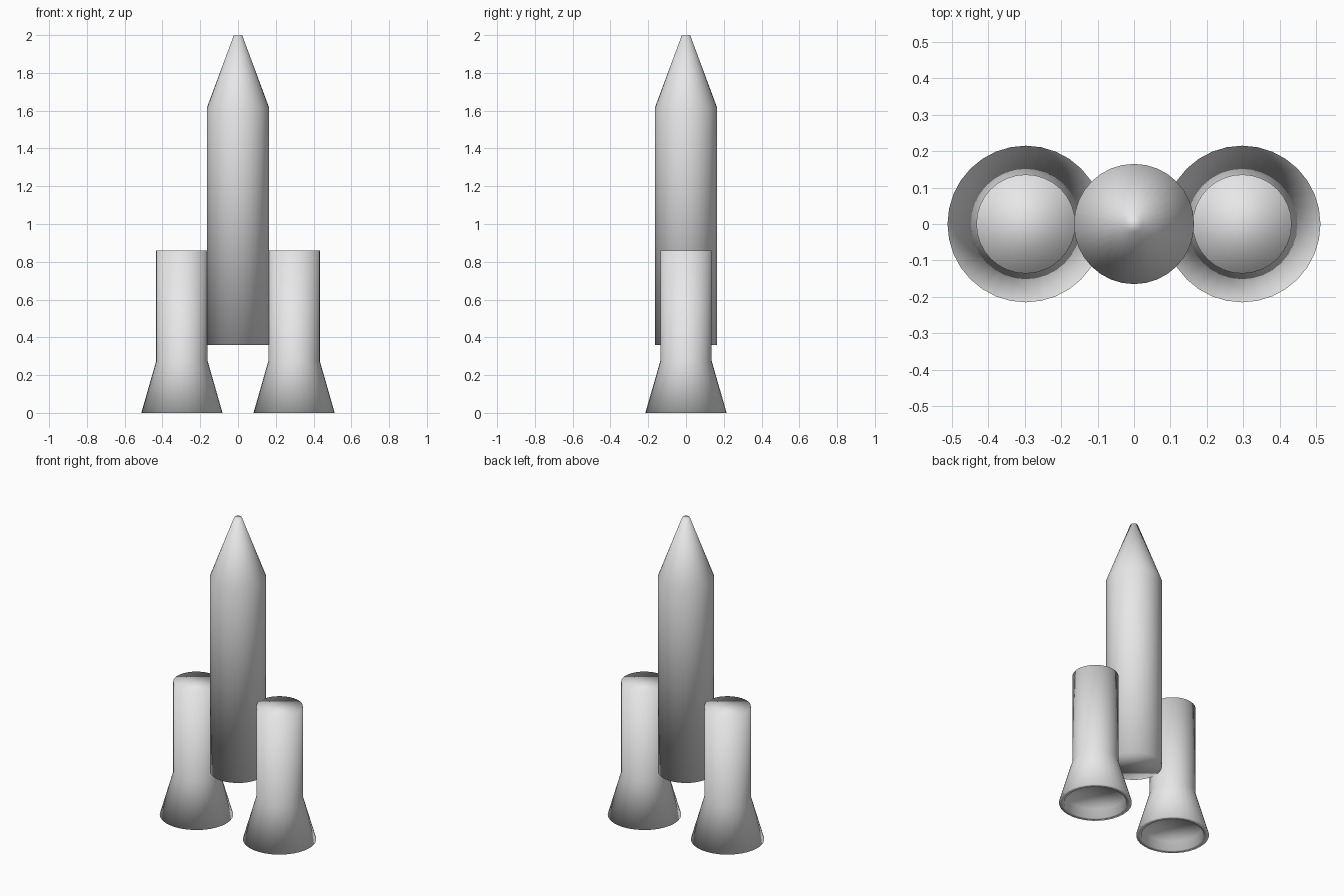
import bpy, bmesh, math

if "Cube" in bpy.data.objects:
    bpy.data.objects.remove(bpy.data.objects["Cube"])

SEGMENTS = 32

grey = bpy.data.materials.new("light_grey")
grey.diffuse_color = (0.8, 0.8, 0.8, 1)
grey.use_nodes = True
grey.node_tree.nodes["Principled BSDF"].inputs["Base Color"].default_value = grey.diffuse_color


def lathe(name, profile, x=0.0):
    """Stack rings of (radius, height) and close both ends with flat caps."""
    bm = bmesh.new()
    rings = []
    for r, z in profile:
        rings.append([bm.verts.new((r * math.cos(2 * math.pi * i / SEGMENTS),
                                    r * math.sin(2 * math.pi * i / SEGMENTS), z))
                      for i in range(SEGMENTS)])
    for low, high in zip(rings, rings[1:]):
        for i in range(SEGMENTS):
            j = (i + 1) % SEGMENTS
            bm.faces.new((low[i], low[j], high[j], high[i]))
    bm.faces.new(rings[0][::-1])
    bm.faces.new(rings[-1])
    bmesh.ops.recalc_face_normals(bm, faces=bm.faces[:])
    for f in bm.faces:
        f.smooth = True
    mesh = bpy.data.meshes.new(name)
    bm.to_mesh(mesh)
    bm.free()
    mesh.materials.append(grey)
    obj = bpy.data.objects.new(name, mesh)
    obj.location.x = x
    bpy.context.collection.objects.link(obj)
    return obj


# Central body with blunt-tipped nose cone
lathe("main_body", [(0.165, 0.36), (0.165, 1.615), (0.022, 2.0)])

# Side boosters: recessed nozzle floor, rim, flared skirt, straight tube
booster = [(0.18, 0.06), (0.185, 0.0), (0.215, 0.0), (0.136, 0.275), (0.136, 0.86)]
for side, x in (("left", -0.297), ("right", 0.297)):
    lathe(side + "_booster", booster, x)
